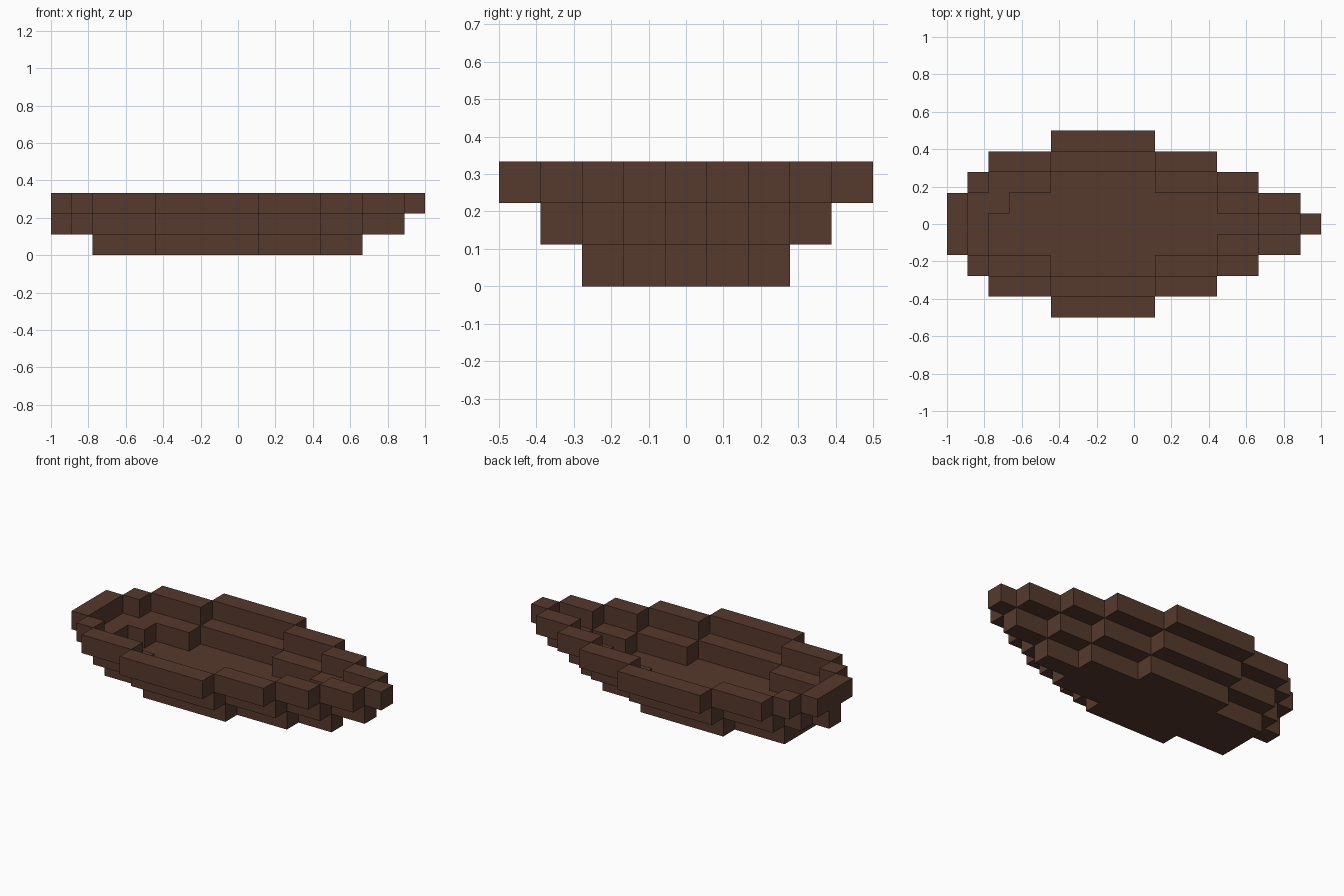
import bpy
import bmesh
from mathutils import Vector

cube = bpy.data.objects.get("Cube")
if cube:
    bpy.data.objects.remove(cube, do_unlink=True)

U = 1 / 9                      # edge of one block
COLOR = (0.093, 0.041, 0.025, 1)

wood = bpy.data.materials.new("dark_brown_wood")
wood.use_nodes = True
wood.diffuse_color = COLOR
bsdf = wood.node_tree.nodes["Principled BSDF"]
bsdf.inputs["Base Color"].default_value = COLOR
bsdf.inputs["Roughness"].default_value = 0.9

# Block runs for each course: (row from the keel, first block, end block)
courses = {
    "hull_floor": (0, [(0, 2, 15), (1, 2, 13), (2, 5, 10)]),
    "hull_side": (1, [(0, 0, 2), (0, 15, 17), (1, 1, 2), (1, 13, 15),
                      (2, 2, 5), (2, 10, 13), (3, 5, 10)]),
    "gunwale": (2, [(0, 0, 1), (0, 17, 18), (1, 0, 1), (1, 15, 17),
                    (2, 1, 2), (2, 13, 15), (3, 2, 5), (3, 10, 13), (4, 5, 10)]),
}


def blocks(level, runs):
    """Mirror the runs across the keel into a set of block positions."""
    return {(i, side * row, level)
            for row, start, end in runs
            for i in range(start, end) for side in (-1, 1)}


parts = {name: blocks(*course) for name, course in courses.items()}
parts["stern_seat"] = {(2, 1, 1)}   # single block inside the stern
solid = set().union(*parts.values())


def build(name, cells):
    """Make the outer skin of a group of blocks, with flat areas joined."""
    bm = bmesh.new()
    for cell in sorted(cells):
        centre = Vector(((cell[0] + 0.5) * U - 1, cell[1] * U, (cell[2] + 0.5) * U))
        for axis in range(3):
            for sign in (-1, 1):
                step = [0, 0, 0]
                step[axis] = sign
                if tuple(c + s for c, s in zip(cell, step)) in solid:
                    continue
                n = Vector(step)
                a = Vector([float(k == (axis + 1) % 3) for k in range(3)])
                b = n.cross(a)
                bm.faces.new([bm.verts.new(centre + (n + p * a + q * b) * U / 2)
                              for p, q in ((-1, -1), (1, -1), (1, 1), (-1, 1))])
    bmesh.ops.remove_doubles(bm, verts=bm.verts, dist=0.001)
    bmesh.ops.dissolve_limit(bm, angle_limit=0.01, verts=bm.verts, edges=bm.edges)
    mesh = bpy.data.meshes.new(name)
    bm.to_mesh(mesh)
    bm.free()
    mesh.materials.append(wood)
    bpy.context.collection.objects.link(bpy.data.objects.new(name, mesh))


for part_name, part_cells in parts.items():
    build(part_name, part_cells)
